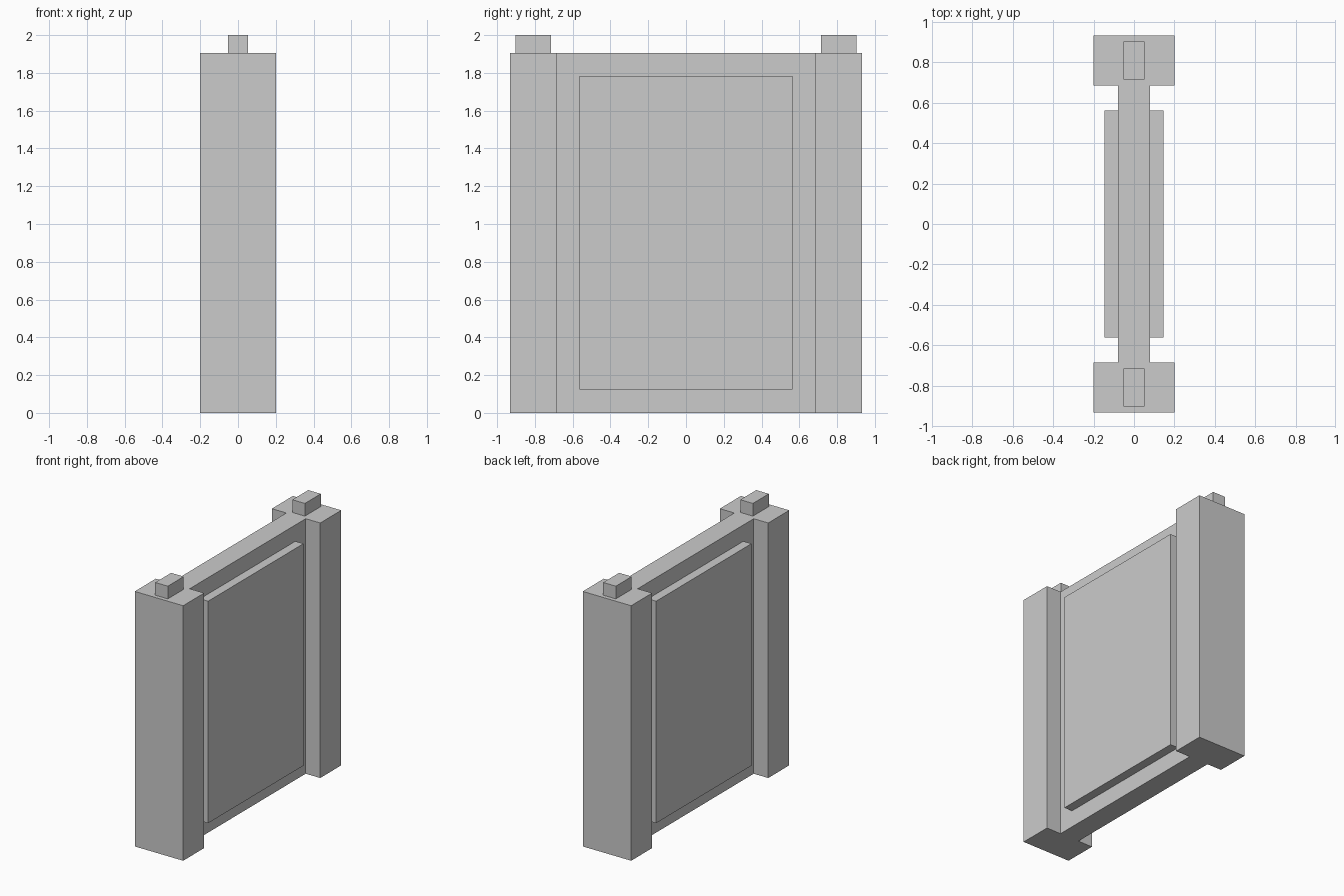
import bpy
import bmesh

if "Cube" in bpy.data.objects:
    bpy.data.objects.remove(bpy.data.objects["Cube"])

BODY_H = 1.905     # height of wall and posts
TOTAL_H = 2.0      # height including pegs
POST_X = 0.2       # half depth of posts
POST_IN, POST_OUT = 0.685, 0.933
WALL_X = 0.08      # half thickness of wall


def add_object(name, bm):
    bmesh.ops.recalc_face_normals(bm, faces=bm.faces)
    mesh = bpy.data.meshes.new(name)
    bm.to_mesh(mesh)
    bm.free()
    obj = bpy.data.objects.new(name, mesh)
    bpy.context.collection.objects.link(obj)
    return obj


def prism(name, outline, z0, z1):
    bm = bmesh.new()
    face = bm.faces.new([bm.verts.new((x, y, z0)) for x, y in outline])
    top = bmesh.ops.extrude_face_region(bm, geom=[face], use_keep_orig=True)["geom"]
    verts = [v for v in top if isinstance(v, bmesh.types.BMVert)]
    bmesh.ops.translate(bm, verts=verts, vec=(0, 0, z1 - z0))
    return add_object(name, bm)


def box(name, x0, x1, y0, y1, z0, z1):
    return prism(name, [(x0, y0), (x1, y0), (x1, y1), (x0, y1)], z0, z1)


# Wall with a post at each end, as one H-shaped profile
quarter = [(WALL_X, POST_IN), (POST_X, POST_IN), (POST_X, POST_OUT)]
right_side = [(x, -y) for x, y in reversed(quarter)] + quarter
left_side = [(-x, -y) for x, y in right_side]
prism("wall_and_posts", right_side + left_side, 0, BODY_H)

# Raised panels on both faces of the wall
for side, name in ((1, "right_panel"), (-1, "left_panel")):
    x0, x1 = sorted((side * WALL_X, side * 0.147))
    box(name, x0, x1, -0.563, 0.563, 0.125, 1.783)

# Pegs on top of the posts
for side, name in ((-1, "front_peg"), (1, "back_peg")):
    y0, y1 = sorted((side * 0.715, side * 0.903))
    box(name, -0.052, 0.052, y0, y1, BODY_H, TOTAL_H)
